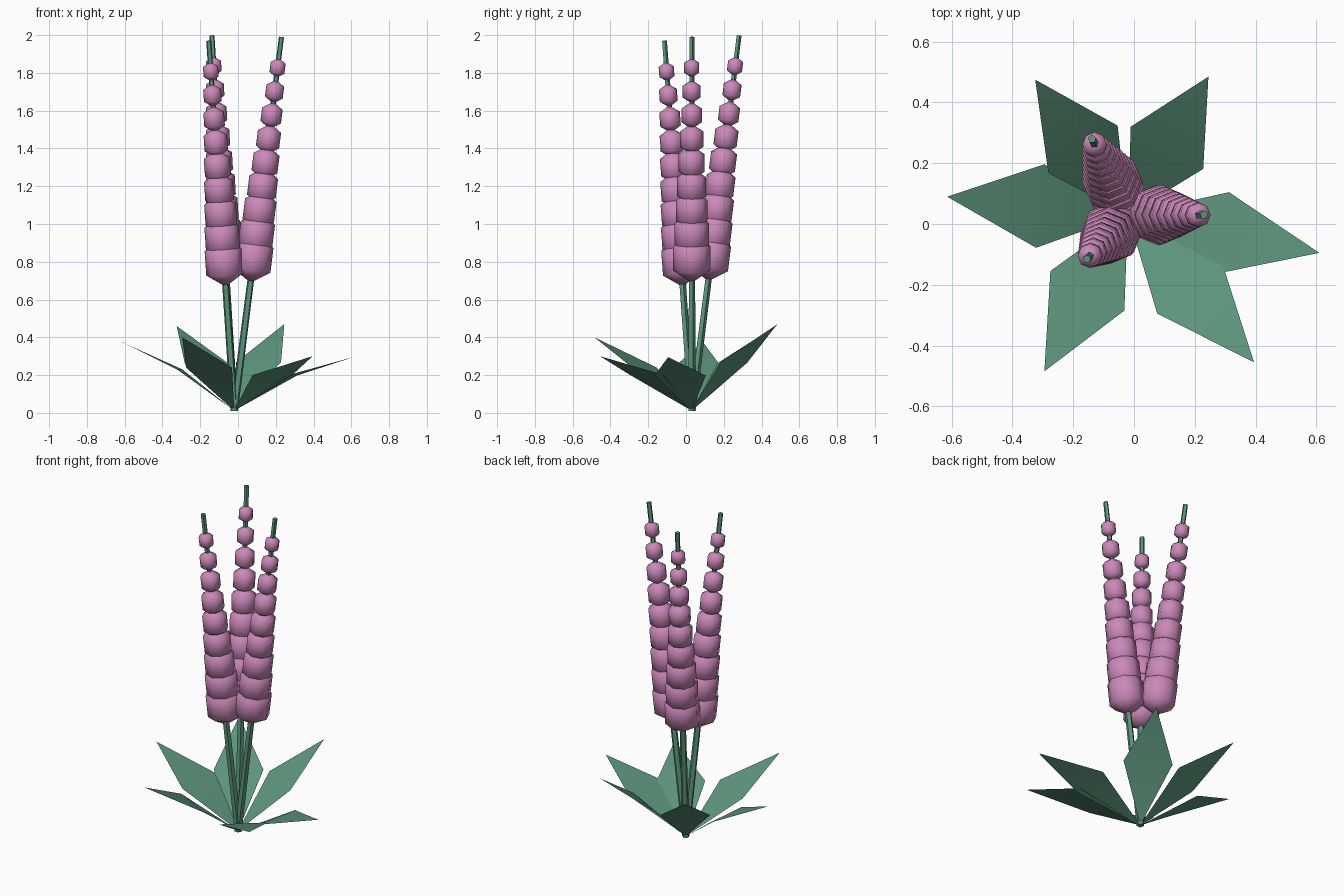
import bpy, bmesh, math
from mathutils import Vector, Matrix

if "Cube" in bpy.data.objects:
    bpy.data.objects.remove(bpy.data.objects["Cube"])

def material(name, rgb):
    m = bpy.data.materials.new(name)
    m.diffuse_color = (*rgb, 1)
    m.use_nodes = True
    m.node_tree.nodes["Principled BSDF"].inputs["Base Color"].default_value = m.diffuse_color
    return m

GREEN = material("leaf green", (0.11, 0.30, 0.20))
PINK = material("blossom pink", (0.60, 0.25, 0.49))
ROOT = Vector((-0.02, 0.03, 0.012))

def finish(bm, name, mat, smooth=True):
    mesh = bpy.data.meshes.new(name)
    bm.to_mesh(mesh)
    bm.free()
    for p in mesh.polygons:
        p.use_smooth = smooth
    mesh.materials.append(mat)
    ob = bpy.data.objects.new(name, mesh)
    bpy.context.collection.objects.link(ob)
    return ob

def stem(i, tip):
    axis = tip - ROOT
    rot = Vector((0, 0, 1)).rotation_difference(axis).to_matrix().to_4x4()
    # Tapered five-sided stalk
    bm = bmesh.new()
    bmesh.ops.create_cone(bm, cap_ends=True, segments=5, radius1=0.021, radius2=0.014,
                          depth=axis.length,
                          matrix=Matrix.Translation((ROOT + tip) / 2) @ rot)
    finish(bm, f"stem_{i}", GREEN, False)
    # Blossoms strung along the stalk, growing towards the bottom
    bm = bmesh.new()
    for k in range(9):
        z = tip.z - 0.163 - 0.126 * k
        pos = ROOT + axis * ((z - ROOT.z) / axis.z)
        r = (0.04 + 0.0073 * k) / math.cos(math.pi / 6)
        h = 0.053 + 0.0098 * k
        bmesh.ops.create_uvsphere(bm, u_segments=8, v_segments=3, radius=1,
                                  matrix=Matrix.Translation(pos) @ rot
                                  @ Matrix.Diagonal((r, r, h, 1)))
    finish(bm, f"blossom_spike_{i}", PINK)

for i, tip in enumerate([(0.23, 0.03, 1.99), (-0.138, 0.28, 1.998), (-0.155, -0.115, 1.97)]):
    stem(i + 1, Vector(tip))

def leaf(i, tip):
    # Kite-shaped blade, bent outwards across its widest line
    flat = Vector((tip.x - ROOT.x, tip.y - ROOT.y, 0))
    side = Vector((-flat.y, flat.x, 0)).normalized() * 0.138
    mid = ROOT + flat * 0.485
    mid.z = 0.08 + 0.4 * tip.z
    bm = bmesh.new()
    base, a, b, end = [bm.verts.new(v) for v in (ROOT, mid - side, mid + side, tip)]
    bm.faces.new((base, a, b))
    bm.faces.new((a, end, b))
    finish(bm, f"leaf_{i}", GREEN)

for i, tip in enumerate([(0.61, -0.095, 0.295), (0.245, 0.485, 0.47), (-0.325, 0.475, 0.46),
                         (-0.615, 0.09, 0.375), (-0.295, -0.485, 0.40), (0.395, -0.455, 0.30)]):
    leaf(i + 1, Vector(tip))
